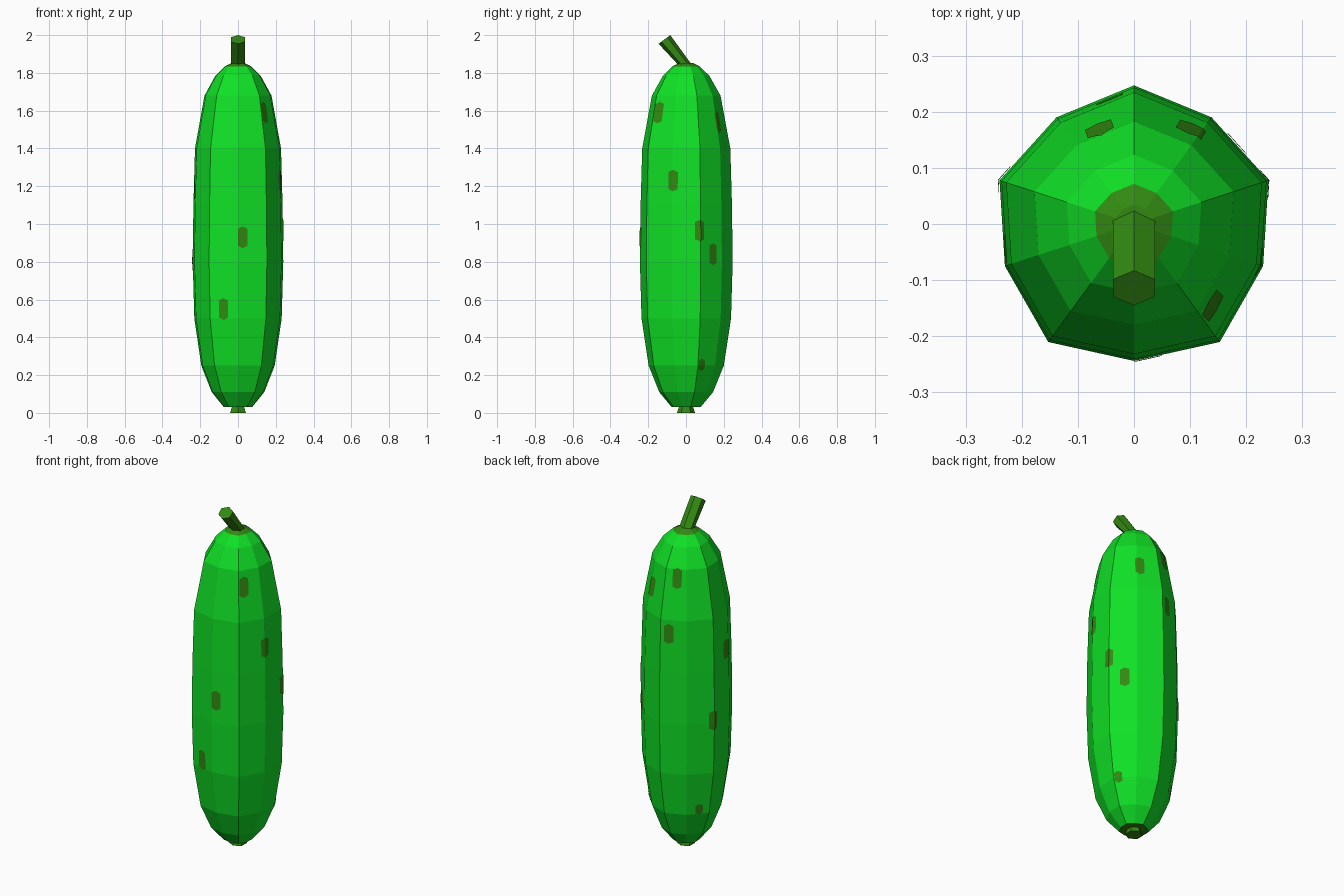
import bpy, bmesh, math
from mathutils import Vector

if "Cube" in bpy.data.objects:
    bpy.data.objects.remove(bpy.data.objects["Cube"])


def material(name, rgb):
    m = bpy.data.materials.new(name)
    m.diffuse_color = (*rgb, 1)
    m.use_nodes = True
    m.node_tree.nodes["Principled BSDF"].inputs["Base Color"].default_value = m.diffuse_color
    return m


GREEN = material("bright green", (0.005, 0.75, 0.019))
OLIVE = material("olive", (0.032, 0.25, 0.006))


def finish(name, bm, mats):
    me = bpy.data.meshes.new(name)
    bm.to_mesh(me)
    bm.free()
    for m in mats:
        me.materials.append(m)
    ob = bpy.data.objects.new(name, me)
    bpy.context.collection.objects.link(ob)
    return ob


def loft(rings):
    """Skin a stack of closed rings and cap both ends."""
    bm = bmesh.new()
    vs = [[bm.verts.new(p) for p in r] for r in rings]
    for a, b in zip(vs, vs[1:]):
        for i in range(len(a)):
            j = (i + 1) % len(a)
            bm.faces.new((a[i], a[j], b[j], b[i]))
    bm.faces.new(vs[0][::-1])
    bm.faces.new(vs[-1])
    bmesh.ops.recalc_face_normals(bm, faces=bm.faces)
    return bm


# Ten-sided body: slightly uneven radii, scaled along a height profile
HALF = [0.244, 0.26, 0.242, 0.252, 0.235, 0.247]      # front to back
RADII = HALF + HALF[4:0:-1]
PROFILE = [(0.03, 0.31), (0.11, 0.58), (0.25, 0.81), (0.5, 0.965), (0.8, 1),
           (1.1, 0.985), (1.4, 0.95), (1.68, 0.74), (1.785, 0.5),
           (1.835, 0.29), (1.853, 0.14)]


def body_mesh(offset=0.0):
    rings = []
    for z, f in PROFILE:
        ring = []
        for i, r in enumerate(RADII):
            a = math.radians(-90 + 36 * i)
            d = r * f + offset
            ring.append((d * math.cos(a), d * math.sin(a), z))
        rings.append(ring)
    return loft(rings)


bm = body_mesh()
for f in bm.faces:                                    # olive collar and base
    z = f.calc_center_median().z
    f.material_index = 1 if z > 1.83 or z < 0.04 else 0
finish("body", bm, [GREEN, OLIVE])


# Skin spots: octagonal patches trimmed from a slightly inflated body shell
def spot(n, azimuth, z, w, h):
    a = math.radians(azimuth)
    out = Vector((math.cos(a), math.sin(a), 0))
    side = Vector((-math.sin(a), math.cos(a), 0))
    up = Vector((0, 0, 1))
    mid = up * z
    cuts = [(mid, -out)]
    cuts += [(mid + side * s * w / 2, side * s) for s in (-1, 1)]
    cuts += [(mid + up * s * h / 2, up * s) for s in (-1, 1)]
    cuts += [(mid + side * s * w / 2 + up * t * (h / 2 - w / 4),
              side * s * 0.5 + up * t) for s in (-1, 1) for t in (-1, 1)]
    bm = body_mesh(0.003)
    for co, no in cuts:
        bmesh.ops.bisect_plane(bm, geom=bm.verts[:] + bm.edges[:] + bm.faces[:],
                               plane_co=co, plane_no=no.normalized(),
                               clear_outer=True)
    finish(f"skin_spot_{n}", bm, [OLIVE])


SPOTS = [(-84, 0.93), (-109, 0.55), (-46, 1.59), (-17, 1.23), (17, 0.965),
         (38, 0.84), (59, 1.54), (110, 1.63), (101, 1.32), (191, 1.18),
         (161, 0.81)]
for n, (az, z) in enumerate(SPOTS):
    spot(n, az, z, 0.05, 0.115)
for n, (az, z) in enumerate([(25, 0.255), (146, 0.28)]):
    spot(len(SPOTS) + n, az, z, 0.04, 0.065)


# Six-sided ring spanned by x and a given second axis
def hexagon(centre, rx, v):
    return [Vector(centre) + Vector((rx * math.sin(k * math.pi / 3), 0, 0))
            + Vector(v) * math.cos(k * math.pi / 3) for k in range(6)]


# Stem leaning to the front
finish("stem", loft([hexagon((0, -0.003, 1.84), 0.043, (0, 0.036, 0)),
                     hexagon((0, -0.114, 1.977), 0.043, (0, 0.031, 0.023))]),
       [OLIVE])

# Flared blossom stub underneath
finish("blossom_stub", loft([hexagon((0, 0, 0), 0.048, (0, 0.048, 0)),
                             hexagon((0, 0, 0.035), 0.036, (0, 0.036, 0))]),
       [OLIVE])
